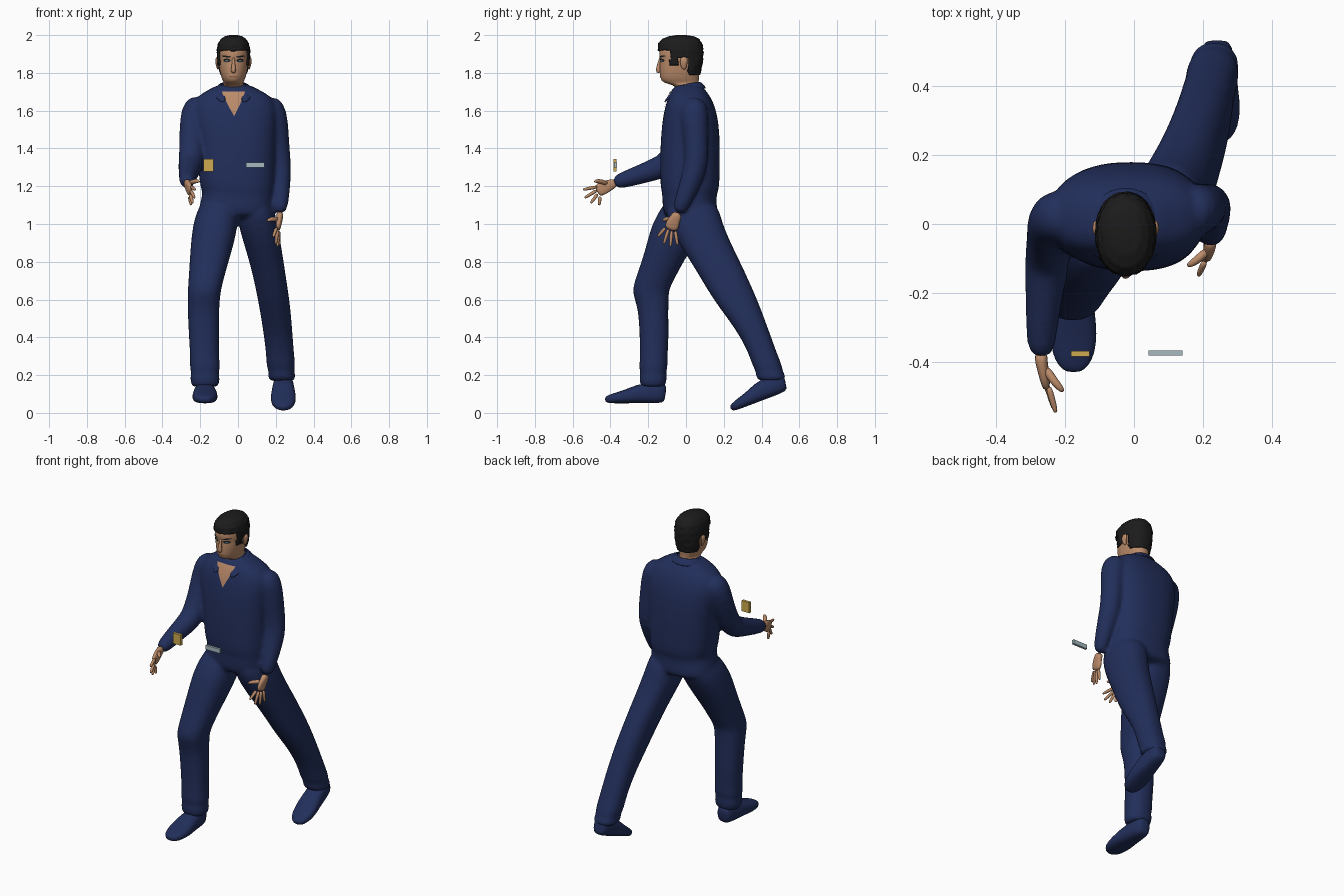
import bpy, bmesh, math, random
from mathutils import Vector as V

random.seed(4)
CX = -0.024                                   # middle line of head and neck


def material(name, rgb):
    m = bpy.data.materials.new(name)
    m.diffuse_color = (*rgb, 1)
    return m


NAVY = material("navy cloth", (0.016, 0.028, 0.105))
SKIN = material("skin", (0.50, 0.26, 0.145))
HAIR = material("black hair", (0.012, 0.011, 0.011))
DARK = material("dark eye", (0.012, 0.014, 0.016))
IRIS = material("grey iris", (0.10, 0.17, 0.19))
LIPS = material("lips", (0.30, 0.13, 0.09))
GOLD = material("gold plate", (0.62, 0.41, 0.08))
STEEL = material("pale steel", (0.38, 0.49, 0.53))


def skin_rings(bm, rings):
    """Close a stack of equal rings into a solid."""
    vs = [[bm.verts.new(p) for p in r] for r in rings]
    n = len(vs[0])
    for a, b in zip(vs, vs[1:]):
        for i in range(n):
            bm.faces.new((a[i], a[(i + 1) % n], b[(i + 1) % n], b[i]))
    bm.faces.new(vs[0][::-1])
    bm.faces.new(vs[-1])


def rounded(t, e):
    c, s = math.cos(t), math.sin(t)
    return (math.copysign(abs(c) ** (2 / e), c), math.copysign(abs(s) ** (2 / e), s))


def loft(bm, rows, e=2.3, n=28, sub=1):
    """Level sections given as (z, x0, x1, y0, y1)."""
    full = []
    for a, b in zip(rows, rows[1:]):
        full += [[p + (q - p) * k / sub for p, q in zip(a, b)] for k in range(sub)]
    full.append(rows[-1])
    rings = []
    for z, x0, x1, y0, y1 in full:
        pts = [rounded(math.tau * i / n, e) for i in range(n)]
        rings.append([V(((x0 + x1) / 2 + (x1 - x0) / 2 * c, (y0 + y1) / 2 + (y1 - y0) / 2 * s, z))
                      for c, s in pts])
    skin_rings(bm, rings)


def tube(bm, pts, radii, side=(1, 0, 0), e=2, n=16):
    """Sections square to a path; a radius may be (across, thick)."""
    pts = [V(p) for p in pts]
    rings = []
    for i, p in enumerate(pts):
        t = (pts[min(i + 1, len(pts) - 1)] - pts[max(i - 1, 0)]).normalized()
        s = V(side)
        s = (s - t * s.dot(t)).normalized()
        u = t.cross(s)
        r = radii[i]
        a, b = r if isinstance(r, tuple) else (r, r)
        rings.append([p + s * a * c + u * b * d
                      for c, d in (rounded(math.tau * k / n, e) for k in range(n))])
    skin_rings(bm, rings)


def finish(name, bm, mat, subsurf=0, smooth=True):
    bmesh.ops.recalc_face_normals(bm, faces=bm.faces)
    me = bpy.data.meshes.new(name)
    bm.to_mesh(me)
    bm.free()
    me.materials.append(mat)
    for p in me.polygons:
        p.use_smooth = smooth
    ob = bpy.data.objects.new(name, me)
    bpy.context.collection.objects.link(ob)
    if subsurf:
        ob.modifiers.new("round", 'SUBSURF').levels = subsurf
        ob.modifiers["round"].render_levels = subsurf
    return ob


# Coverall: torso, legs and sleeves fused into one cloth surface
bm = bmesh.new()
loft(bm, [(1.02, -.21, .19, -.11, .17), (1.08, -.21, .19, -.125, .165), (1.15, -.19, .19, -.125, .16),
          (1.175, -.19, .195, -.13, .172), (1.21, -.205, .20, -.138, .178), (1.4, -.22, .20, -.138, .182),
          (1.54, -.245, .21, -.127, .174), (1.62, -.25, .21, -.112, .155), (1.675, -.22, .18, -.092, .13),
          (1.705, -.165, .12, -.08, .105), (1.745, -.10, .055, -.05, .08)], 2.5)
loft(bm, [(1.13, -.19, 0, -.11, .13), (1.06, -.22, 0, -.145, .14), (1.0, -.238, .0, -.18, .11),
          (.9, -.25, -.02, -.207, .05), (.8, -.256, -.05, -.235, -.014), (.71, -.262, -.075, -.268, -.06),
          (.65, -.266, -.09, -.285, -.093), (.6, -.266, -.096, -.272, -.09), (.54, -.267, -.10, -.252, -.095),
          (.4, -.26, -.10, -.245, -.09), (.28, -.252, -.10, -.243, -.10), (.24, -.256, -.094, -.25, -.096),
          (.21, -.246, -.104, -.24, -.108), (.18, -.256, -.095, -.25, -.098), (.155, -.246, -.102, -.24, -.11),
          (.135, -.25, -.10, -.245, -.105)])
loft(bm, [(1.13, 0, .18, -.1, .15), (1.06, 0, .195, -.11, .18), (1.0, .0, .21, -.09, .195),
          (.9, .03, .226, -.04, .237), (.8, .06, .242, .025, .287), (.7, .085, .257, .085, .333),
          (.6, .105, .272, .145, .378), (.5, .123, .283, .22, .415), (.4, .138, .29, .29, .452),
          (.3, .15, .298, .337, .487), (.25, .15, .304, .352, .51), (.22, .163, .297, .37, .51),
          (.19, .158, .306, .37, .532), (.165, .165, .30, .385, .525)])
tube(bm, [(-.18, .03, 1.64), (-.222, .025, 1.615), (-.238, .01, 1.55), (-.245, -.035, 1.43), (-.25, -.085, 1.335),
          (-.252, -.125, 1.303), (-.26, -.2, 1.277), (-.267, -.3, 1.243), (-.27, -.39, 1.215)],
     [.06, .078, .074, .066, .066, .065, .056, .047, .038])
tube(bm, [(.14, .04, 1.64), (.178, .04, 1.61), (.196, .045, 1.54), (.208, .055, 1.42), (.218, .055, 1.32),
          (.222, .035, 1.25), (.224, 0, 1.16), (.222, -.045, 1.05)],
     [.06, .078, .072, .065, .064, .06, .05, .039])
suit = finish("coverall", bm, NAVY, 1)
rm = suit.modifiers.new("fuse", 'REMESH')
rm.mode, rm.voxel_size, rm.use_smooth_shade = 'VOXEL', 0.011, True
sm = suit.modifiers.new("soften", 'SMOOTH')
sm.factor, sm.iterations = 0.5, 4

# Collar: folded band round the neck, open at the front
inner = [(0, .078, 1.752), (.05, .06, 1.752), (.07, 0, 1.745), (.062, -.06, 1.715), (.03, -.108, 1.655)]
outer = [(0, .112, 1.715), (.075, .09, 1.718), (.118, .01, 1.705), (.105, -.075, 1.68), (.062, -.125, 1.632)]
bm = bmesh.new()
edges = []
for line in (inner, outer):
    full = [(-x, y, z) for x, y, z in line[:0:-1]] + line
    edges.append([bm.verts.new((x + CX, y, z)) for x, y, z in full])
for i in range(len(edges[0]) - 1):
    bm.faces.new((edges[0][i], edges[0][i + 1], edges[1][i + 1], edges[1][i]))
collar = finish("collar", bm, NAVY)
so = collar.modifiers.new("thick", 'SOLIDIFY')
so.thickness, so.offset = 0.014, 0
collar.modifiers.new("round", 'SUBSURF').levels = 2


# Shoes: same shape set by heel position and pitch
def shoe(name, x, y, z, pitch):
    d = V((0, -math.cos(pitch), -math.sin(pitch)))
    up = V((0, -math.sin(pitch), math.cos(pitch)))
    prof = [(0, .055, .028, .035), (.012, .057, .045, .055), (.08, .056, .056, .056), (.15, .05, .062, .05),
            (.21, .036, .069, .036), (.27, .028, .062, .028), (.305, .022, .043, .021), (.322, .02, .02, .012)]
    bm = bmesh.new()
    tube(bm, [V((x, y, z)) + d * u + up * v for u, v, _, _ in prof], [(a, b) for *_, a, b in prof], e=2.6, n=20)
    finish(name, bm, NAVY, 1)


shoe("front_shoe", -.175, -.107, .05, 0)
shoe("back_shoe", .24, .545, .118, .36)

# Head and neck
bm = bmesh.new()
rows = [(1.62, .07, -.04, .07), (1.70, .062, -.05, .068), (1.735, .058, -.058, .068), (1.745, .048, -.115, .068),
        (1.765, .061, -.136, .068), (1.80, .071, -.139, .072), (1.84, .078, -.139, .078), (1.87, .079, -.136, .08),
        (1.89, .08, -.143, .08), (1.93, .078, -.14, .078), (1.96, .068, -.12, .065), (1.982, .045, -.08, .035),
        (1.988, .02, -.05, .0)]
loft(bm, [(z, CX - w, CX + w, f, b) for z, w, f, b in rows], 2.15)
head = finish("head", bm, SKIN, 2)

bm = bmesh.new()
tube(bm, [(CX, -.134, 1.885), (CX, -.14, 1.86), (CX, -.146, 1.83), (CX, -.148, 1.812), (CX, -.14, 1.80)],
     [.006, .008, .011, .014, .010])
finish("nose", bm, SKIN, 1)
for s, side in ((-1, "right"), (1, "left")):
    bm = bmesh.new()
    x = CX + s * .08
    tube(bm, [(x, -.008, 1.818), (x + s * .003, -.012, 1.83), (x + s * .008, -.012, 1.855),
              (x + s * .008, -.01, 1.875), (x + s * .002, -.01, 1.885)],
         [(.005, .008), (.007, .014), (.009, .021), (.009, .02), (.005, .01)])
    finish(side + "_ear", bm, SKIN, 1)

# Hair: shell over the skull, cut along the hairline
bm = bmesh.new()
rows = [(1.78, .066, -.06, .072), (1.82, .083, -.13, .082), (1.87, .087, -.143, .09), (1.92, .088, -.15, .092),
        (1.955, .082, -.147, .086), (1.98, .066, -.125, .068), (1.994, .045, -.09, .04), (2.0, .02, -.05, .0)]
loft(bm, [(z, CX - w, CX + w, f, b) for z, w, f, b in rows], 2.15, 56, 5)


def hairline(y):
    return 1.918 if y < -.085 else 1.84 if y < -.04 else 1.878 if y < .012 else 1.785


bmesh.ops.delete(bm, geom=[f for f in bm.faces if f.calc_center_median().z < hairline(f.calc_center_median().y)],
                 context='FACES')
for v in bm.verts:
    k = random.uniform(-.025, .025)
    v.co.x += (v.co.x - CX) * k
    v.co.y += (v.co.y + .03) * k
hair = finish("hair", bm, HAIR)
so = hair.modifiers.new("thick", 'SOLIDIFY')
so.thickness, so.offset = 0.012, -1


# Thin patches pressed on to a surface from the front
def patch(name, outline, mat, target, offset):
    bm = bmesh.new()
    f = bm.faces.new([bm.verts.new((x, -.3, z)) for x, z in outline])
    bmesh.ops.poke(bm, faces=[f])
    bmesh.ops.subdivide_edges(bm, edges=bm.edges, cuts=5, use_grid_fill=True)
    ob = finish(name, bm, mat)
    w = ob.modifiers.new("press", 'SHRINKWRAP')
    w.wrap_method, w.wrap_mode, w.target = 'PROJECT', 'ABOVE_SURFACE', target
    w.use_project_y, w.use_positive_direction, w.offset = True, True, offset


def oval(x, z, a, b, tilt=0):
    return [(x + a * math.cos(t) , z + b * math.sin(t) + tilt * a * math.cos(t))
            for t in (math.tau * i / 12 for i in range(12))]


patch("chest_opening", [(CX - .062, 1.70), (CX - .03, 1.63), (CX + .004, 1.57), (CX + .036, 1.635), (CX + .062, 1.70)],
      SKIN, suit, .005)
for s, side in ((-1, "right"), (1, "left")):
    patch(side + "_eye", oval(CX + s * .034, 1.866, .019, .010), DARK, head, .002)
    patch(side + "_iris", oval(CX + s * .034, 1.864, .008, .005), IRIS, head, .003)
    patch(side + "_eyebrow", oval(CX + s * .036, 1.887, .024, .004, s * .1), HAIR, head, .003)
patch("mouth", oval(CX, 1.78, .024, .005), LIPS, head, .002)


# Hands: flat palm, four fingers and a thumb
def hand(name, palm, across, knuckles, tips, thumb):
    bm = bmesh.new()
    tube(bm, palm, [(.024, .02), (.028, .018), (.037, .016), (.036, .012)], across, 2.4)
    for k, t in zip(knuckles, tips):
        k, t = V(k), V(t)
        tube(bm, [k, k.lerp(t, .5), k.lerp(t, .9), t], [.0105, .0095, .008, .004], across, n=10)
    tube(bm, thumb, [.014, .013, .011, .005], across, n=10)
    finish(name, bm, SKIN, 1)


hand("right_hand", [(-.27, -.37, 1.22), (-.268, -.40, 1.208), (-.26, -.435, 1.193), (-.253, -.475, 1.172)], (0, -.35, 1),
     [(-.248, -.468, 1.197), (-.25, -.47, 1.179), (-.253, -.466, 1.161), (-.257, -.455, 1.147)],
     [(-.226, -.546, 1.182), (-.23, -.538, 1.138), (-.24, -.505, 1.11), (-.248, -.46, 1.099)],
     [(-.258, -.415, 1.213), (-.235, -.45, 1.226), (-.214, -.475, 1.228), (-.203, -.485, 1.224)])
hand("left_hand", [(.222, -.04, 1.06), (.221, -.055, 1.035), (.216, -.07, 1.005), (.211, -.082, .965)], (0, -1, .3),
     [(.205, -.108, .982), (.209, -.092, .975), (.213, -.075, .968), (.217, -.057, .966)],
     [(.186, -.15, .932), (.20, -.118, .893), (.209, -.083, .88), (.217, -.045, .888)],
     [(.214, -.075, 1.025), (.188, -.10, 1.027), (.166, -.115, 1.023), (.154, -.122, 1.016)])


# Two small plates floating before the chest
def plate(name, x0, x1, y0, y1, z0, z1, mat):
    bm = bmesh.new()
    bmesh.ops.create_cube(bm, size=1)
    for v in bm.verts:
        v.co = V(((x0, x1)[v.co.x > 0], (y0, y1)[v.co.y > 0], (z0, z1)[v.co.z > 0]))
    finish(name, bm, mat, smooth=False)


plate("gold_badge", -.182, -.129, -.384, -.367, 1.277, 1.343, GOLD)
plate("name_plate", .042, .14, -.38, -.366, 1.298, 1.325, STEEL)
